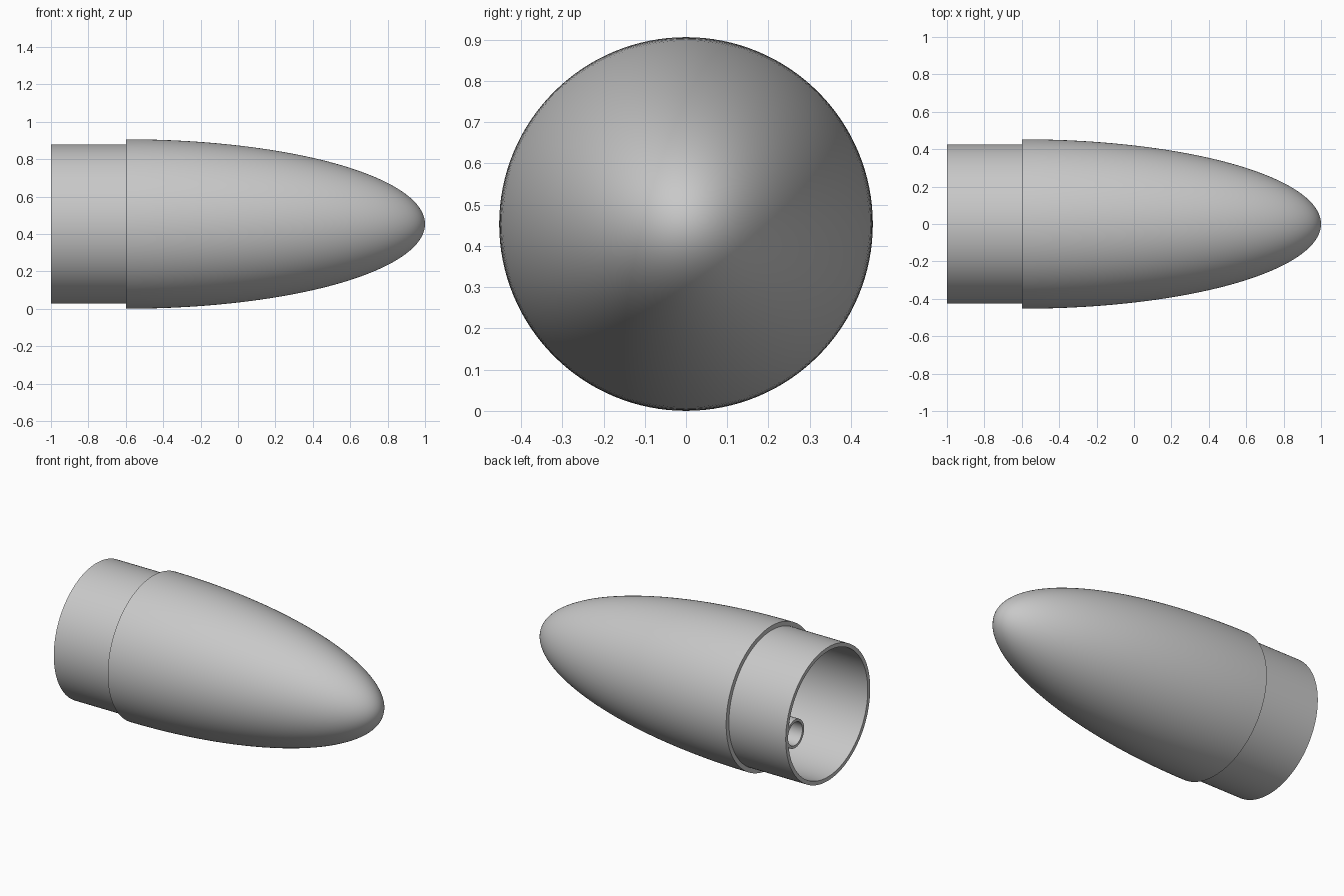
import bpy
import bmesh
from math import sin, cos, pi, radians

cube = bpy.data.objects.get("Cube")
if cube:
    bpy.data.objects.remove(cube, do_unlink=True)

RADIUS = 0.453       # widest radius, also the axis height
SHOULDER_R = 0.425
WALL = 0.025
BASE_X, STEP_X, TIP_X = -1.0, -0.6, 1.0

grey = bpy.data.materials.new("plain_grey")
grey.use_nodes = True
colour = (0.58, 0.58, 0.58, 1)
grey.diffuse_color = colour
grey.node_tree.nodes["Principled BSDF"].inputs["Base Color"].default_value = colour


def lathe(name, profile, segments, centre, closed=False):
    """Spin an (x, radius) profile around the x axis."""
    bm = bmesh.new()
    verts = [bm.verts.new((x, 0, r)) for x, r in profile]
    pairs = list(zip(verts, verts[1:]))
    if closed:
        pairs.append((verts[-1], verts[0]))
    edges = [bm.edges.new(p) for p in pairs]
    bmesh.ops.spin(bm, geom=verts + edges, cent=(0, 0, 0), axis=(1, 0, 0),
                   angle=2 * pi, steps=segments, use_merge=True)
    bmesh.ops.remove_doubles(bm, verts=bm.verts[:], dist=0.0001)
    bmesh.ops.recalc_face_normals(bm, faces=bm.faces[:])
    mesh = bpy.data.meshes.new(name)
    bm.to_mesh(mesh)
    bm.free()
    obj = bpy.data.objects.new(name, mesh)
    obj.location = centre
    mesh.materials.append(grey)
    bpy.context.collection.objects.link(obj)
    bpy.ops.object.select_all(action='DESELECT')
    obj.select_set(True)
    bpy.context.view_layer.objects.active = obj
    bpy.ops.object.shade_smooth_by_angle(angle=radians(35))
    return obj


def quarter_ellipse(length, radius, steps=40):
    """Points from the tip down to the widest ring."""
    return [(STEP_X + length * cos(t), radius * sin(t))
            for t in (i / steps * pi / 2 for i in range(steps + 1))]


# Hollow nose: outer ellipse, step, shoulder, rim, bore, inner ellipse
outer = quarter_ellipse(TIP_X - STEP_X, RADIUS)
inner = quarter_ellipse(TIP_X - STEP_X - 2 * WALL, SHOULDER_R - WALL)
shell = outer + [(STEP_X, SHOULDER_R), (BASE_X, SHOULDER_R),
                 (BASE_X, SHOULDER_R - WALL)] + inner[::-1]
lathe("nose_shell", shell, 128, (0, 0, RADIUS))

# Small open cord tube along the inside of the shoulder wall
tube = [(BASE_X, 0.09), (STEP_X, 0.09), (STEP_X, 0.073), (BASE_X, 0.073)]
lathe("cord_tube", tube, 48, (0, 0.33, RADIUS), closed=True)
